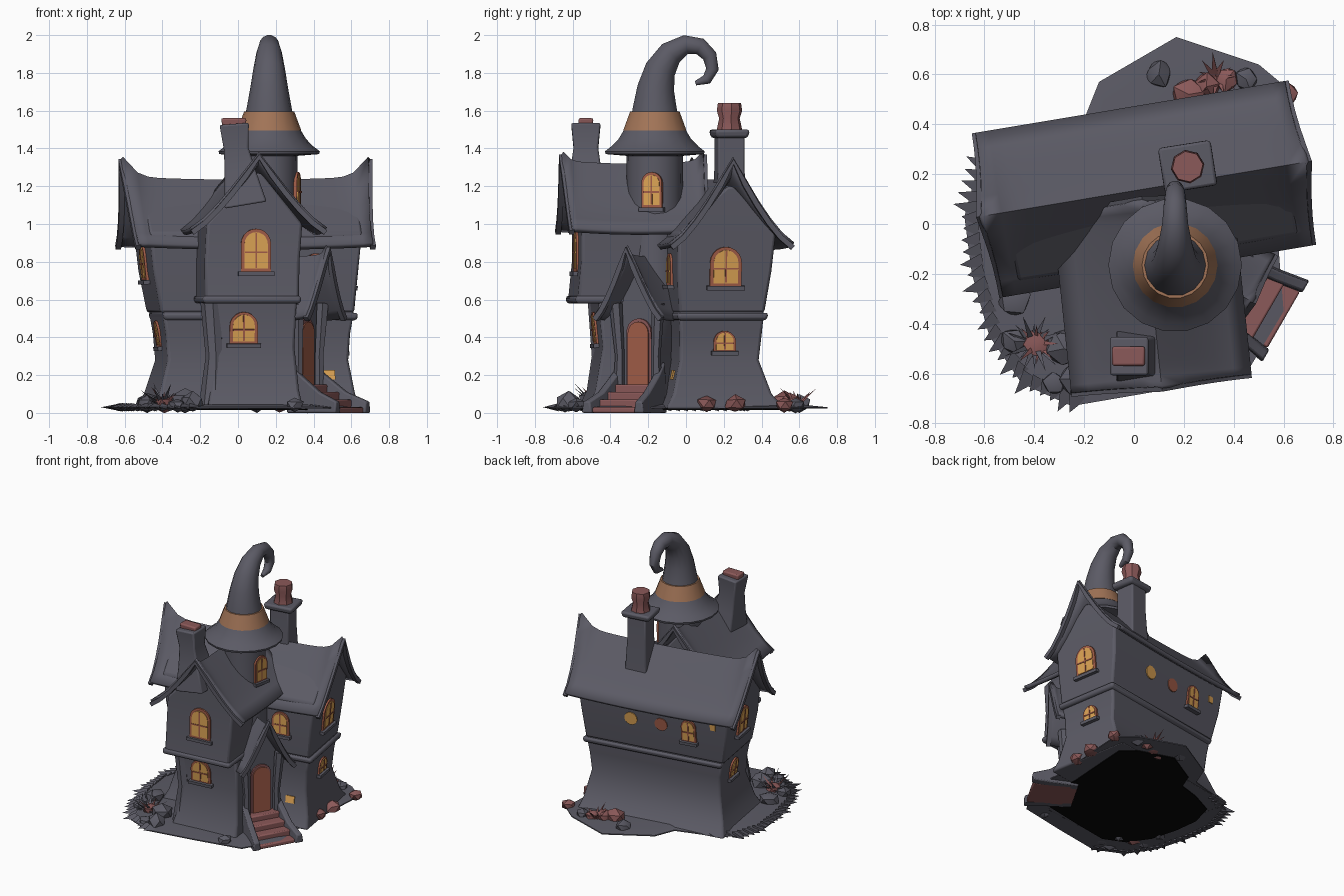
import bpy, bmesh, math, random
from mathutils import Vector, Matrix

random.seed(4)
if "Cube" in bpy.data.objects:
    bpy.data.objects.remove(bpy.data.objects["Cube"])
made = []


def material(name, *rgb):
    m = bpy.data.materials.new(name)
    m.use_nodes = True
    m.diffuse_color = (*rgb, 1)
    m.node_tree.nodes["Principled BSDF"].inputs["Base Color"].default_value = (*rgb, 1)
    return m


slate = material("slate grey", .105, .103, .13)
pink = material("dusty brick", .26, .1, .1)
rust = material("rust frame", .36, .11, .065)
glow = material("amber glass", .72, .37, .09)
band = material("tan band", .36, .175, .095)
dark = material("dark hollow", .002, .002, .002)


def spot(x, y, z=0, yaw=0):
    return Matrix.Translation((x, y, z)) @ Matrix.Rotation(math.radians(yaw), 4, 'Z')


def finish(name, bm, mat, M=Matrix(), bevel=0):
    bmesh.ops.transform(bm, matrix=M, verts=bm.verts)
    bmesh.ops.recalc_face_normals(bm, faces=bm.faces)
    me = bpy.data.meshes.new(name)
    bm.to_mesh(me)
    bm.free()
    me.materials.append(mat)
    ob = bpy.data.objects.new(name, me)
    bpy.context.collection.objects.link(ob)
    if bevel:
        b = ob.modifiers.new("soft edges", 'BEVEL')
        b.width, b.segments = bevel, 2
    made.append(ob)
    return ob


def skin(name, rings, mat, M=Matrix(), bevel=0):
    """Closed surface through rings that all have the same number of points."""
    bm = bmesh.new()
    vs = [[bm.verts.new(p) for p in r] for r in rings]
    n = len(vs[0])
    for a, b in zip(vs, vs[1:]):
        for i in range(n):
            bm.faces.new((a[i], a[(i + 1) % n], b[(i + 1) % n], b[i]))
    bm.faces.new(vs[0])
    bm.faces.new(vs[-1])
    return finish(name, bm, mat, M, bevel)


def block(name, rows, mat, M=Matrix(), bevel=.015):
    """Stack of rectangles given as z, x0, x1, y0, y1."""
    return skin(name, [[(a, c, z), (b, c, z), (b, d, z), (a, d, z)]
                       for z, a, b, c, d in rows], mat, M, bevel)


def tube(name, path, radii, mat, M=Matrix(), n=14, turn=0, bevel=0):
    pts = [Vector(p) for p in path]
    rings = []
    for i, p in enumerate(pts):
        t = (pts[min(i + 1, len(pts) - 1)] - pts[max(i - 1, 0)]).normalized()
        side = (Vector((1, 0, 0)) - t * t.x).normalized()
        up = t.cross(side)
        angles = [turn + math.tau * k / n for k in range(n)]
        rings.append([p + radii[i] * (side * math.cos(a) + up * math.sin(a)) for a in angles])
    return skin(name, rings, mat, M, bevel)


def gable_roof(name, M, x0, x1, w, ridge, eave, tip, thick=.03):
    """Concave gabled roof along local x, with ridge ends that curl up and out."""
    def at(u, v):
        t = 2 * u - 1
        h = (1 - abs(v)) ** 1.2
        curl = tip * abs(t) ** 16 * (1 - abs(v)) ** 2
        sag = .015 * (1 - t * t)
        return Vector((x0 + (x1 - x0) * u + math.copysign(.35 * curl, t), w * v,
                       eave + (ridge - eave) * h + curl - sag))
    bm = bmesh.new()
    nu, nv = 24, 10
    g = [[bm.verts.new(at(i / nu, 2 * j / nv - 1)) for j in range(nv + 1)] for i in range(nu + 1)]
    for i in range(nu):
        for j in range(nv):
            bm.faces.new((g[i][j], g[i + 1][j], g[i + 1][j + 1], g[i][j + 1]))
    ob = finish(name, bm, slate, M)
    s = ob.modifiers.new("thickness", 'SOLIDIFY')
    s.thickness, s.offset = thick, 0
    # Boards along the gable edges
    for k, u in enumerate((0, 1)):
        path = [at(u, j / 5 - 1) - Vector((0, 0, .015)) for j in range(11)]
        tube(f"{name}_gable_board_{k}", path, [.02] * 11, slate, M, 4, math.pi / 4)


def prism(name, pts, z0, z1, mat, M):
    return skin(name, [[(x, y, z) for x, y in pts] for z in (z0, z1)], mat, M)


def arch(w, h, cy=0):
    s = h / 2 - w / 2
    top = [(w / 2 * math.cos(a), cy + s + w / 2 * math.sin(a))
           for a in [math.pi * k / 10 for k in range(11)]]
    return [(-w / 2, cy - h / 2), (w / 2, cy - h / 2)] + top


def rect(cx, cy, w, h):
    return [(cx + i * w / 2, cy + j * h / 2) for i, j in ((-1, -1), (1, -1), (1, 1), (-1, 1))]


def on_wall(wall, x, y, z, yaw):
    """Frame on the wall surface: x across, y up, z outward."""
    d = Vector((math.cos(math.radians(yaw)), math.sin(math.radians(yaw)), 0))
    hit, p, n, _ = wall.ray_cast(Vector((x, y, z)) + d * 2, -d)
    if not hit:
        p, n = Vector((x, y, z)), d
    across = Vector((0, 0, 1)).cross(n).normalized()
    M = Matrix((across, n.cross(across), n)).transposed().to_4x4()
    M.translation = p
    return M


def window(name, wall, x, y, z, yaw, w, h):
    M = on_wall(wall, x, y, z, yaw)
    prism(name + "_frame", arch(w, h), -.03, .012, rust, M)
    prism(name + "_glass", arch(w * .77, h * .84), -.03, .016, glow, M)
    prism(name + "_upright", rect(0, 0, .009, h * .8), -.02, .02, rust, M)
    prism(name + "_crossbar", rect(0, -.01, w * .76, .009), -.02, .02, rust, M)
    prism(name + "_sill", rect(0, -h / 2 - .008, w * 1.2, .022), -.03, .03, slate, M)


# Thin ground with its hollow underside
edge = [(.45, -.6), (.1, -.67), (-.25, -.73), (-.45, -.64), (-.58, -.45), (-.65, -.2),
        (-.68, .03), (-.62, .25), (-.4, .36), (-.2, .42), (-.14, .57), (.17, .75),
        (.5, .64), (.62, .54), (.6, .2), (.58, -.1), (.6, -.35)]
skin("ground", [[(x * s, y * s, z) for x, y in edge]
                for s, z in ((1, .022), (1, .03), (.8, .045))], slate)
skin("hollow_base", [[(x * .78, y * .78, z) for x, y in edge] for z in (.014, .021)], dark)

# Main house: pinched lower storey, ledge, flared upper storey with gables
home = spot(.04, .14, 0, 9.5)
lower = block("lower_storey", [(.02, -.55, .56, -.34, .3), (.1, -.51, .54, -.3, .23),
              (.28, -.46, .51, -.26, .165), (.42, -.47, .52, -.26, .18),
              (.54, -.49, .54, -.27, .19)], slate, home)
block("storey_ledge", [(.49, -.48, .555, -.275, .2), (.53, -.49, .56, -.28, .21)], slate, home)
upper = block("upper_storey", [(.53, -.5, .54, -.27, .19), (.75, -.54, .56, -.28, .225),
              (.95, -.56, .58, -.28, .245), (1.2, -.57, .59, -.015, .015)], slate, home)
gable_roof("main_roof", home, -.63, .63, .325, 1.235, .89, .11)

# Front wing, overhanging above
wing = spot(.045, -.12, 0, 6)
wing_low = block("wing_lower_storey", [(.02, -.25, .26, -.43, .1), (.12, -.23, .24, -.385, .1),
                 (.35, -.21, .22, -.345, .1), (.6, -.23, .23, -.37, .1)], slate, wing)
block("wing_ledge", [(.58, -.28, .24, -.49, .1), (.62, -.285, .24, -.49, .1)], slate, wing)
wing_up = block("wing_upper_storey", [(.6, -.27, .23, -.48, .1), (.8, -.27, .235, -.46, .1),
                (1.0, -.26, .25, -.46, .1), (1.27, -.01, .03, -.46, .1)], slate, wing)
gable_roof("wing_roof", wing @ spot(.01, 0, 0, -90), -.2, .525, .355, 1.32, .97, .05)
tube("corner_buttress", [(-.21, -.32, .02), (-.2, -.31, .3), (-.22, -.32, .6)],
     [.08, .05, .06], slate, wing, 8)

# Round tower and its pointed hat
tx, ty = .165, -.165
tower = tube("tower", [(tx, ty, z) for z in (.05, .8, 1.15, 1.4)],
             [.17, .16, .148, .15], slate, n=16)
tube("hat_brim", [(tx, ty, z) for z in (1.36, 1.37, 1.385, 1.41, 1.45, 1.5)],
     [.14, .264, .268, .235, .195, .165], slate, n=18)
tube("hat_band", [(tx, ty, 1.495), (tx, ty, 1.595)], [.17, .133], band, n=18)
curl = [(-.165, 1.56), (-.165, 1.62), (-.16, 1.72), (-.135, 1.82), (-.08, 1.905), (0, 1.95),
        (.075, 1.94), (.125, 1.89), (.14, 1.82), (.11, 1.765), (.05, 1.745)]
tube("hat_cone", [(tx, y, z) for y, z in curl],
     [.13, .118, .1, .084, .068, .052, .046, .04, .034, .028, .012], slate)

# Chimneys
quarter = math.pi / 4
tube("front_chimney", [(.04, -.53, 1.1), (.01, -.53, 1.28), (-.01, -.53, 1.4),
     (-.02, -.53, 1.53)], [.16, .115, .092, .11], slate, n=4, turn=quarter, bevel=.01)
block("front_chimney_pot", [(1.5, -.08, .04, -.565, -.495), (1.56, -.09, .045, -.57, -.49)],
      pink, bevel=.01)
back = spot(.215, .23, 0, 9)
tube("back_chimney", [(0, 0, 1.0), (0, 0, 1.3), (0, 0, 1.48)], [.12, .1, .1],
     slate, back, 4, quarter, .01)
block("back_chimney_cap", [(1.455, -.1, .1, -.085, .085), (1.5, -.11, .11, -.095, .095)],
      slate, back)
tube("back_chimney_pot", [(0, 0, 1.49), (0, 0, 1.56), (0, 0, 1.6), (0, 0, 1.64)],
     [.07, .055, .068, .062], pink, back, 8)

# Porch with door, steps and side walls, built along its own x
porch = spot(.245, -.18, 0, -30)
porch_wall = block("porch", [(.02, -.1, .13, -.16, .16), (.3, -.1, .13, -.12, .12),
                   (.55, -.1, .13, -.14, .14), (.8, -.1, .13, -.01, .01)], slate, porch)
gable_roof("porch_roof", porch, -.08, .25, .2, .83, .51, .05)
door = on_wall(porch_wall, .245, -.18, .31, -30)
prism("door_frame", arch(.15, .38), -.03, .012, pink, door)
prism("door", arch(.125, .355, -.005), -.03, .02, rust, door)
for i in range(4):
    block(f"step_{i}", [(0, .1, .2 + .07 * i, -.13, .13),
          (.15 - .04 * i, .1, .2 + .07 * i, -.13, .13)], pink, porch, .008)
for s in (-1, 1):
    word = 'left' if s > 0 else 'right'
    skin(f"stair_wall_{word}",
         [[(x, s * (y - .03), 0), (x, s * (y + .03), 0), (x, s * (y + .02), z), (x, s * (y - .02), z)]
          for x, y, z in ((.1, .12, .27), (.18, .13, .2), (.3, .14, .11), (.42, .16, .06))],
         slate, porch, .008)
    tube(f"porch_post_{word}", [(.15, s * .12, .02), (.15, s * .11, .3), (.16, s * .13, .58)],
         [.035, .025, .035], slate, porch, 6)

# Windows, set on whichever wall they face
bpy.context.view_layer.update()
for args in (("wing_upper_window", wing_up, .095, -.58, .86, -84, .16, .23),
             ("wing_lower_window", wing_low, .03, -.48, .45, -84, .15, .17),
             ("right_upper_window", upper, .6, .21, .775, 9.5, .17, .21),
             ("right_lower_window", lower, .56, .205, .38, 9.5, .12, .11),
             ("left_upper_window", upper, -.5, .04, .8, 189.5, .15, .2),
             ("left_lower_window", lower, -.42, .04, .42, 189.5, .12, .14),
             ("nook_window", upper, .41, -.06, .76, -80.5, .13, .17),
             ("back_window", upper, -.25, .33, .75, 99.5, .11, .17),
             ("tower_window", tower, .17, -.18, 1.18, 0, .11, .19)):
    window(*args)
disc = [(.048 * math.cos(k * math.tau / 14), .048 * math.sin(k * math.tau / 14)) for k in range(14)]
for name, x, mat in (("amber_porthole", .18, glow), ("rust_porthole", -.05, rust)):
    prism(name, disc, -.01, .006, mat, on_wall(upper, x, .4, .755, 99.5))
prism("back_slit_window", rect(0, 0, .04, .045), -.01, .006, glow,
      on_wall(upper, -.43, .3, .81, 99.5))
prism("cellar_window", rect(0, 0, .065, .05), -.01, .008, glow,
      on_wall(lower, .48, -.06, .2, -80.5))


# Stones around the foot of the walls
def stone(name, x, y, r, mat):
    bm = bmesh.new()
    bmesh.ops.create_icosphere(bm, subdivisions=1, radius=r)
    for v in bm.verts:
        v.co *= random.uniform(.85, 1.1)
        v.co.z *= .8
    finish(name, bm, mat, spot(x, y, r * .8, random.uniform(0, 90)))


for i, (x, y, r) in enumerate(((.59, .11, .06), (.6, .26, .06), (.61, .52, .05), (.37, .58, .055),
                               (.22, .52, .075), (.29, .55, .065), (-.39, -.48, .06))):
    stone(f"brick_stone_{i}", x, y, r, pink)
for i, (x, y, r) in enumerate(((-.24, -.62, .07), (-.48, -.47, .06), (-.32, -.64, .05), (.3, -.58, .05),
                               (-.28, -.5, .08), (-.48, -.3, .07), (.1, .6, .06), (.45, .58, .05))):
    stone(f"grey_stone_{i}", x, y, r, slate)


# Spiky plants and the ragged leaves on the rim
def spikes(name, roots, mat):
    bm = bmesh.new()
    for base, d, w in roots:
        q = d.to_track_quat('Z', 'Y').to_matrix()
        ring = [bm.verts.new(base + q @ Vector((w * math.cos(a), w * .5 * math.sin(a), 0)))
                for a in (0, 2.1, 4.2)]
        tip = bm.verts.new(base + d)
        bm.faces.new(ring)
        for i in range(3):
            bm.faces.new((ring[i], ring[(i + 1) % 3], tip))
    finish(name, bm, mat)


def tuft(x, y, n, length):
    return [(Vector((x, y, .04)), Vector((math.cos(a), math.sin(a), random.uniform(.2, 1.1)))
             * length * random.uniform(.6, 1), .02) for a in [math.tau * k / n for k in range(n)]]


spikes("left_bush", tuft(-.4, -.48, 16, .13), slate)
spikes("left_bush_tips", tuft(-.39, -.48, 8, .11), pink)
spikes("back_bush", tuft(.33, .59, 11, .1), pink)
rim = []
for a, b in zip(edge[2:8], edge[3:9]):
    for k in range(5):
        p = Vector((*a, .03)).lerp(Vector((*b, .03)), k / 5)
        out = Vector((p.x, p.y, 0)).normalized()
        rim.append((p - out * .05, out * random.uniform(.06, .11), .05))
spikes("rim_leaves", rim, slate)

# Smooth the rounded parts, keeping hard edges
for ob in made:
    ob.select_set(True)
bpy.context.view_layer.objects.active = made[0]
bpy.ops.object.shade_smooth_by_angle(angle=math.radians(35))
